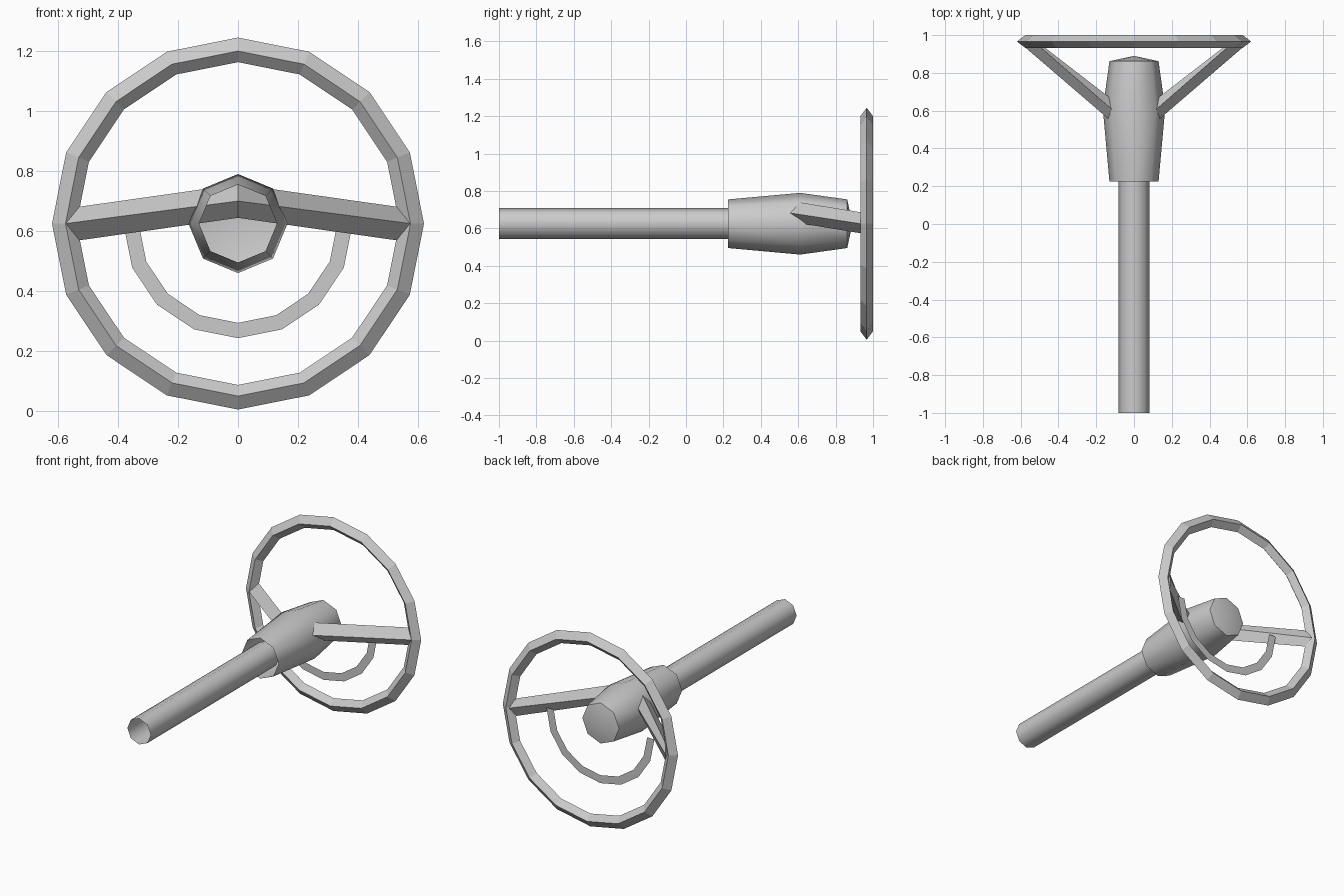
import bpy, bmesh, math

if "Cube" in bpy.data.objects:
    bpy.data.objects.remove(bpy.data.objects["Cube"])

CZ = 0.625  # height of the steering axis


def finish(name, bm, smooth=False):
    bmesh.ops.recalc_face_normals(bm, faces=bm.faces)
    me = bpy.data.meshes.new(name)
    bm.to_mesh(me)
    bm.free()
    ob = bpy.data.objects.new(name, me)
    bpy.context.collection.objects.link(ob)
    if smooth:
        bpy.ops.object.select_all(action='DESELECT')
        ob.select_set(True)
        bpy.context.view_layer.objects.active = ob
        bpy.ops.object.shade_smooth_by_angle(angle=math.radians(50))
    return ob


def lathe(name, profile, sides, closed=False, span=1.0, apex=None, smooth=False):
    """Turn (radius, y) points around the y axis; angle 0 points to +x, going down."""
    bm = bmesh.new()
    n = int(sides * span)
    full = span == 1.0
    rings = []
    for i in range(n if full else n + 1):
        a = -2 * math.pi * i / sides
        rings.append([bm.verts.new((r * math.cos(a), y, CZ + r * math.sin(a)))
                      for r, y in profile])
    m = len(profile)
    tip = bm.verts.new((0, apex, CZ)) if apex is not None else None
    for i in range(n):
        a, b = rings[i], rings[(i + 1) % len(rings)]
        for j in range(m if closed else m - 1):
            k = (j + 1) % m
            bm.faces.new((a[j], a[k], b[k], b[j]))
        if tip:
            bm.faces.new((a[-1], tip, b[-1]))
    return finish(name, bm, smooth)


# Rim: 16-sided ring with a diamond section
lathe("wheel_rim", [(0.62, 0.966), (0.575, 0.932), (0.538, 0.966), (0.575, 1.0)],
      16, closed=True)

# Column: open octagonal tube
lathe("steering_column", [(0.083, -1.0), (0.083, 0.3)], 8, smooth=True)

# Hub: barrel, open at the front, shallow domed cap at the back
lathe("hub", [(0.13, 0.225), (0.165, 0.61), (0.13, 0.862)], 8, apex=0.89, smooth=True)

# Horn ring: flat half ring below the spokes
lathe("horn_ring", [(0.382, 0.865), (0.331, 0.865)], 16, span=0.5)

# Spokes: diamond bar from rim to rim, mitred in the middle of the hub
bm = bmesh.new()
h = 0.056


def spoke_end(s):
    return [bm.verts.new(p) for p in (
        (s * 0.575, 0.934, CZ), (s * 0.53, 0.966, CZ + h),
        (s * 0.555, 0.998, CZ), (s * 0.53, 0.966, CZ - h))]


mid = [bm.verts.new(p) for p in (
    (0, 0.44, 0.70), (0, 0.505, 0.70 + h), (0, 0.57, 0.70), (0, 0.505, 0.70 - h))]
for s in (-1, 1):
    end = spoke_end(s)
    for j in range(4):
        k = (j + 1) % 4
        bm.faces.new((mid[j], mid[k], end[k], end[j]))
    bm.faces.new(end)
finish("spokes", bm)
